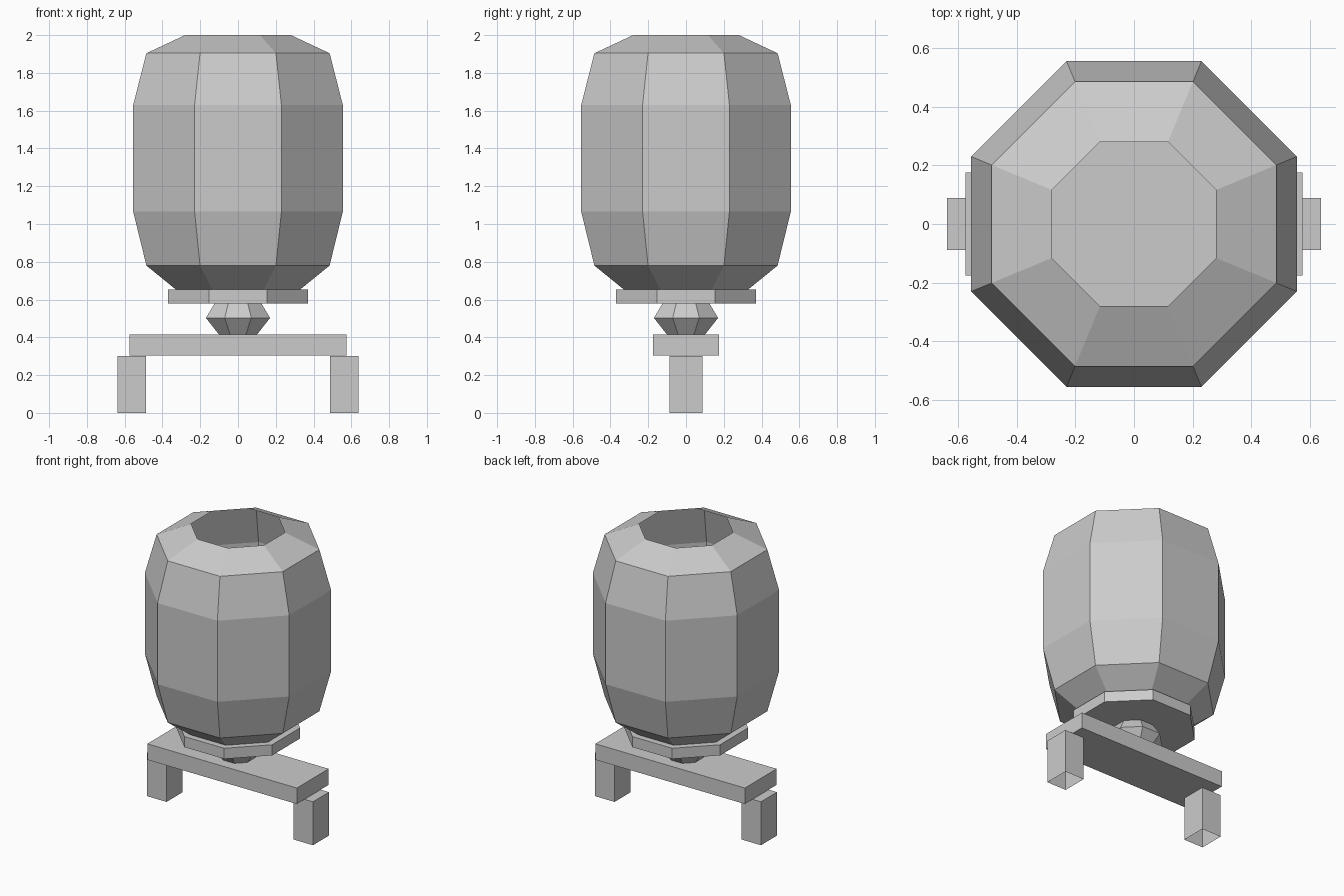
import bpy, bmesh
from math import cos, sin, pi

if "Cube" in bpy.data.objects:
    bpy.data.objects.remove(bpy.data.objects["Cube"])


def finish(name, bm):
    mesh = bpy.data.meshes.new(name)
    bm.to_mesh(mesh)
    bm.free()
    obj = bpy.data.objects.new(name, mesh)
    bpy.context.collection.objects.link(obj)
    return obj


def octagon_loft(name, profile, cap_bottom=False, cap_top=False):
    """Stack octagons from (apothem, z) pairs, flat sides facing the axes."""
    bm = bmesh.new()
    rings = []
    for apothem, z in profile:
        r = apothem / cos(pi / 8)
        rings.append([bm.verts.new((r * cos(pi / 8 + i * pi / 4),
                                    r * sin(pi / 8 + i * pi / 4), z))
                      for i in range(8)])
    for low, high in zip(rings, rings[1:]):
        for i in range(8):
            j = (i + 1) % 8
            bm.faces.new((low[i], low[j], high[j], high[i]))
    if cap_bottom:
        bm.faces.new(rings[0][::-1])
    if cap_top:
        bm.faces.new(rings[-1])
    return finish(name, bm)


def box(name, x0, x1, half_y, z0, z1, open_bottom=False):
    bm = bmesh.new()
    bmesh.ops.create_cube(bm, size=1)
    for v in bm.verts:
        v.co = (x0 if v.co.x < 0 else x1,
                half_y if v.co.y > 0 else -half_y,
                z0 if v.co.z < 0 else z1)
    if open_bottom:
        bm.normal_update()
        under = [f for f in bm.faces if f.normal.z < -0.9]
        bmesh.ops.delete(bm, geom=under, context='FACES_ONLY')
    return finish(name, bm)


# Open, hollow barrel; the collar closes its floor
octagon_loft("barrel", [(0.325, 0.65), (0.485, 0.78), (0.555, 1.066),
                        (0.555, 1.63), (0.485, 1.904), (0.28, 2.0)])
octagon_loft("collar", [(0.37, 0.578), (0.37, 0.652)], True, True)

# Faceted pivot between collar and plank
octagon_loft("pivot", [(0.10, 0.414), (0.17, 0.503), (0.125, 0.578)])

# Base plank and its two legs
box("base_plank", -0.575, 0.575, 0.175, 0.303, 0.414)
box("left_leg", -0.638, -0.488, 0.088, 0, 0.302, True)
box("right_leg", 0.488, 0.638, 0.088, 0, 0.302, True)
